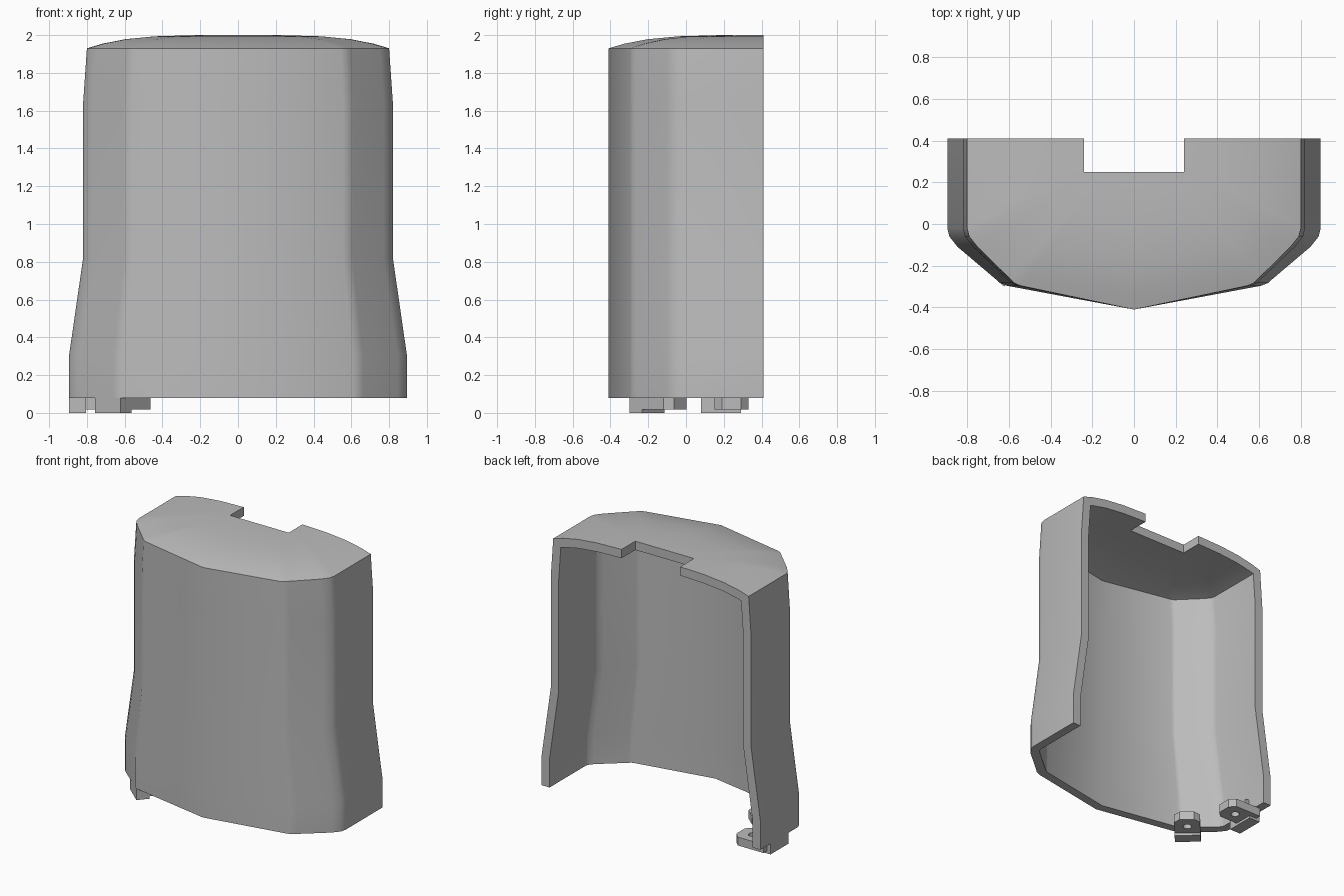
import bpy, bmesh, math
from mathutils import Matrix, Vector

cube = bpy.data.objects.get("Cube")
if cube:
    bpy.data.objects.remove(cube, do_unlink=True)

grey = bpy.data.materials.new("plain grey")
grey.use_nodes = True
grey.diffuse_color = (0.5, 0.5, 0.5, 1)
grey.node_tree.nodes["Principled BSDF"].inputs["Base Color"].default_value = (0.5, 0.5, 0.5, 1)

BACK = 0.41
WALL = 0.065
RIM = 0.08
EDGE = 1.93


def make_object(name, bm):
    mesh = bpy.data.meshes.new(name)
    bm.to_mesh(mesh)
    bm.free()
    mesh.materials.append(grey)
    obj = bpy.data.objects.new(name, mesh)
    bpy.context.collection.objects.link(obj)
    return obj


def prism(name, outline, z0, z1, matrix=Matrix()):
    """Closed upright prism over a flat outline."""
    bm = bmesh.new()
    face = bm.faces.new([bm.verts.new((x, y, z0)) for x, y in outline])
    new = bmesh.ops.extrude_face_region(bm, geom=[face])["geom"]
    for v in new:
        if isinstance(v, bmesh.types.BMVert):
            v.co.z = z1
    bmesh.ops.recalc_face_normals(bm, faces=bm.faces)
    bm.transform(matrix)
    return make_object(name, bm)


def rectangle(x0, x1, y0, y1):
    return [(x0, y0), (x1, y0), (x1, y1), (x0, y1)]


def cut(obj, cutter):
    cutter.hide_render = True
    mod = obj.modifiers.new("cut", "BOOLEAN")
    mod.operation = "DIFFERENCE"
    mod.solver = "EXACT"
    mod.object = cutter


def finish(obj, cutters=()):
    """Bake the modifiers, drop the cutters and shade by angle."""
    bpy.context.view_layer.update()
    graph = bpy.context.evaluated_depsgraph_get()
    baked = bpy.data.meshes.new_from_object(obj.evaluated_get(graph))
    obj.modifiers.clear()
    obj.data = baked
    for c in cutters:
        bpy.data.objects.remove(c, do_unlink=True)
    bpy.ops.object.select_all(action="DESELECT")
    obj.select_set(True)
    bpy.context.view_layer.objects.active = obj
    bpy.ops.object.shade_smooth_by_angle(angle=math.radians(30))


def plan(w):
    """Open outline from the left back edge round the front to the right."""
    half = [(w, BACK), (w, -0.02), (w - 0.01, -0.06), (w - 0.05, -0.11),
            (w * 0.74, -0.265), (w * 0.72, -0.282), (w * 0.68, -0.296)]
    return half + [(0, -0.41)] + [(-x, y) for x, y in reversed(half)]


# Shell: side walls lofted up, then a shallow dome closing on the back edge
bm = bmesh.new()
rings = []
for z, w in [(RIM, 0.895), (0.3, 0.895), (0.82, 0.82), (1.64, 0.82), (EDGE, 0.8)]:
    rings.append([bm.verts.new((x, y, z)) for x, y in plan(w)])
for s in (0.9, 0.75, 0.55, 0.3):
    z = EDGE + 0.07 * (1 - s ** 4)
    rings.append([bm.verts.new((x * s, BACK + (y - BACK) * s, z)) for x, y in plan(0.8)])
for low, high in zip(rings, rings[1:]):
    for i in range(len(low) - 1):
        bm.faces.new((low[i + 1], low[i], high[i], high[i + 1]))
apex = bm.verts.new((0, BACK, 2.0))
for a, b in zip(rings[-1], rings[-1][1:]):
    bm.faces.new((b, a, apex))
shell = make_object("cover_shell", bm)
solid = shell.modifiers.new("wall", "SOLIDIFY")
solid.thickness = WALL
solid.offset = -1
solid.use_even_offset = True

# Notch in the back of the top
notch = prism("notch_cutter", rectangle(-0.24, 0.24, 0.25, 0.6), 1.7, 2.2)
cut(shell, notch)
finish(shell, [notch])


# Mounting tabs: local x runs along the wall, local y points inwards
def mounting_tab(name, origin, inward, lip, flange):
    n = Vector((*inward, 0)).normalized()
    along = Vector((n.y, -n.x, 0))
    matrix = Matrix.Translation((*origin, 0)) @ Matrix((along, n, (0, 0, 1))).transposed().to_4x4()
    prism(name + "_lip", rectangle(*lip, 0, 0.09), 0, RIM, matrix)
    a, b = flange
    c, reach = 0.04, 0.28
    outline = [(a, 0.03), (b, 0.03), (b, reach - c), (b - c, reach), (a + c, reach), (a, reach - c)]
    plate = prism(name + "_flange", outline, 0.018, RIM, matrix)
    mid = (a + b) / 2
    circle = [(mid + 0.03 * math.cos(t * math.pi / 8), 0.18 + 0.03 * math.sin(t * math.pi / 8))
              for t in range(16)]
    hole = prism(name + "_hole_cutter", circle, -0.1, 0.2, matrix)
    cut(plate, hole)
    finish(plate, [hole])
    prism(name + "_rib", rectangle(mid - 0.012, mid + 0.012, 0.05, 0.09), RIM, 0.17, matrix)


# Inward +x means local x runs towards the front
mounting_tab("side_tab", (-0.895, 0.2), (1, 0), (-0.09, 0.12), (-0.13, 0.05))
mounting_tab("corner_tab", (-0.69, -0.24), (0.66, 0.75), (-0.09, 0.09), (-0.09, 0.09))
